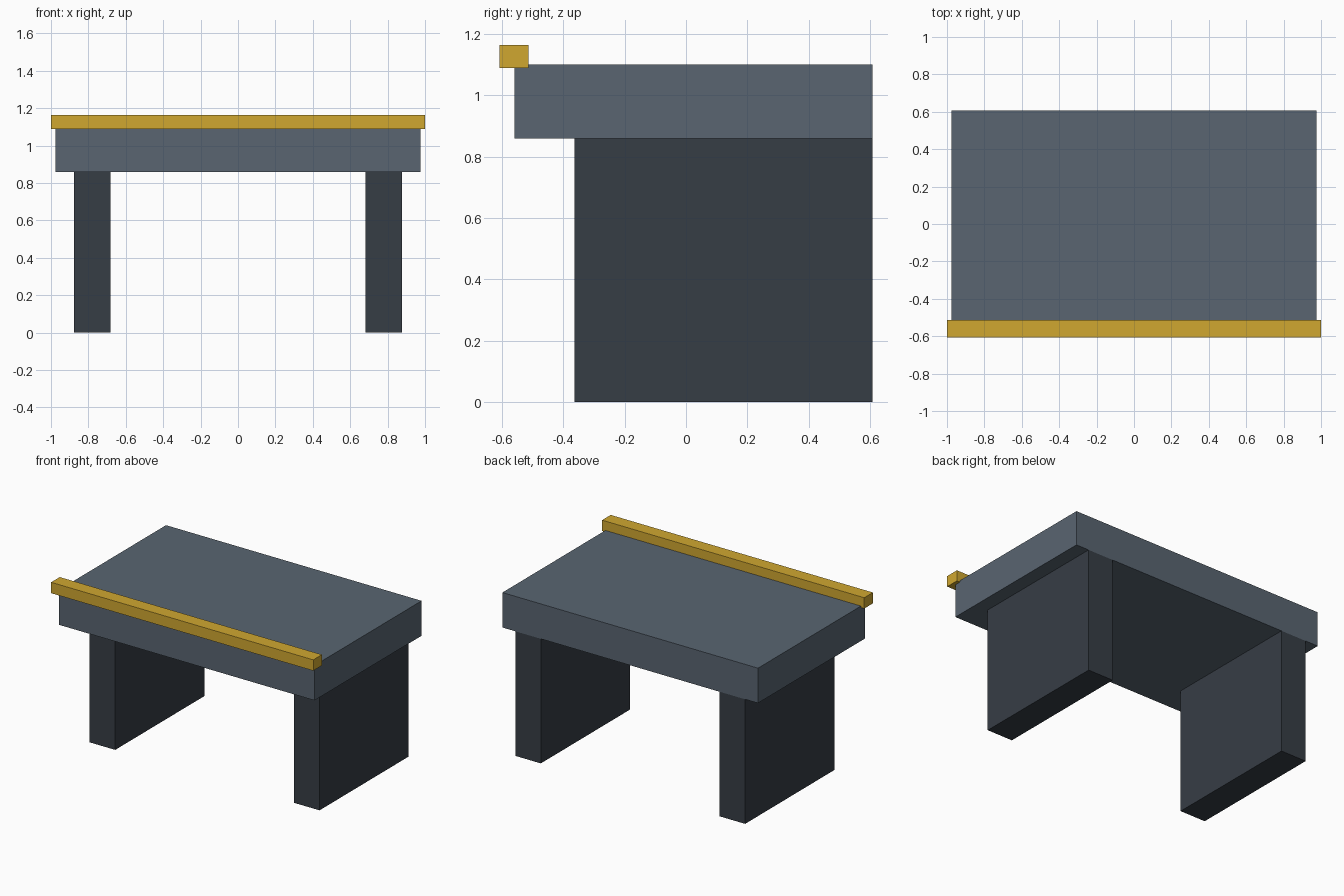
import bpy

if "Cube" in bpy.data.objects:
    bpy.data.objects.remove(bpy.data.objects["Cube"])


def material(name, color):
    m = bpy.data.materials.new(name)
    m.diffuse_color = color
    m.use_nodes = True
    m.node_tree.nodes["Principled BSDF"].inputs["Base Color"].default_value = m.diffuse_color
    return m


def box(name, lo, hi, mat):
    """Axis-aligned box between two corners."""
    center = [(a + b) / 2 for a, b in zip(lo, hi)]
    bpy.ops.mesh.primitive_cube_add(size=1, location=center)
    ob = bpy.context.object
    ob.name = name
    ob.scale = [b - a for a, b in zip(lo, hi)]
    bpy.ops.object.transform_apply(location=False, rotation=False, scale=True)
    ob.data.materials.append(mat)
    return ob


slate = material("slate", (0.10, 0.13, 0.165, 1))
dark = material("dark_slate", (0.037, 0.047, 0.06, 1))
yellow = material("yellow", (0.63, 0.39, 0.03, 1))

BACK = 0.608     # shared rear plane of slab and legs
SLAB_Z = 0.859   # underside of the slab

# Thick top slab
box("top_slab", (-0.975, -0.559, SLAB_Z), (0.975, BACK, 1.10), slate)

# Panel legs, flush with the back of the slab
for side, x0, x1 in (("left", -0.877, -0.682), ("right", 0.682, 0.877)):
    box(side + "_leg", (x0, -0.364, 0), (x1, BACK, SLAB_Z), dark)

# Edge rail straddling the front top edge
box("front_rail", (-1, -0.608, 1.089), (1, -0.514, 1.164), yellow)
